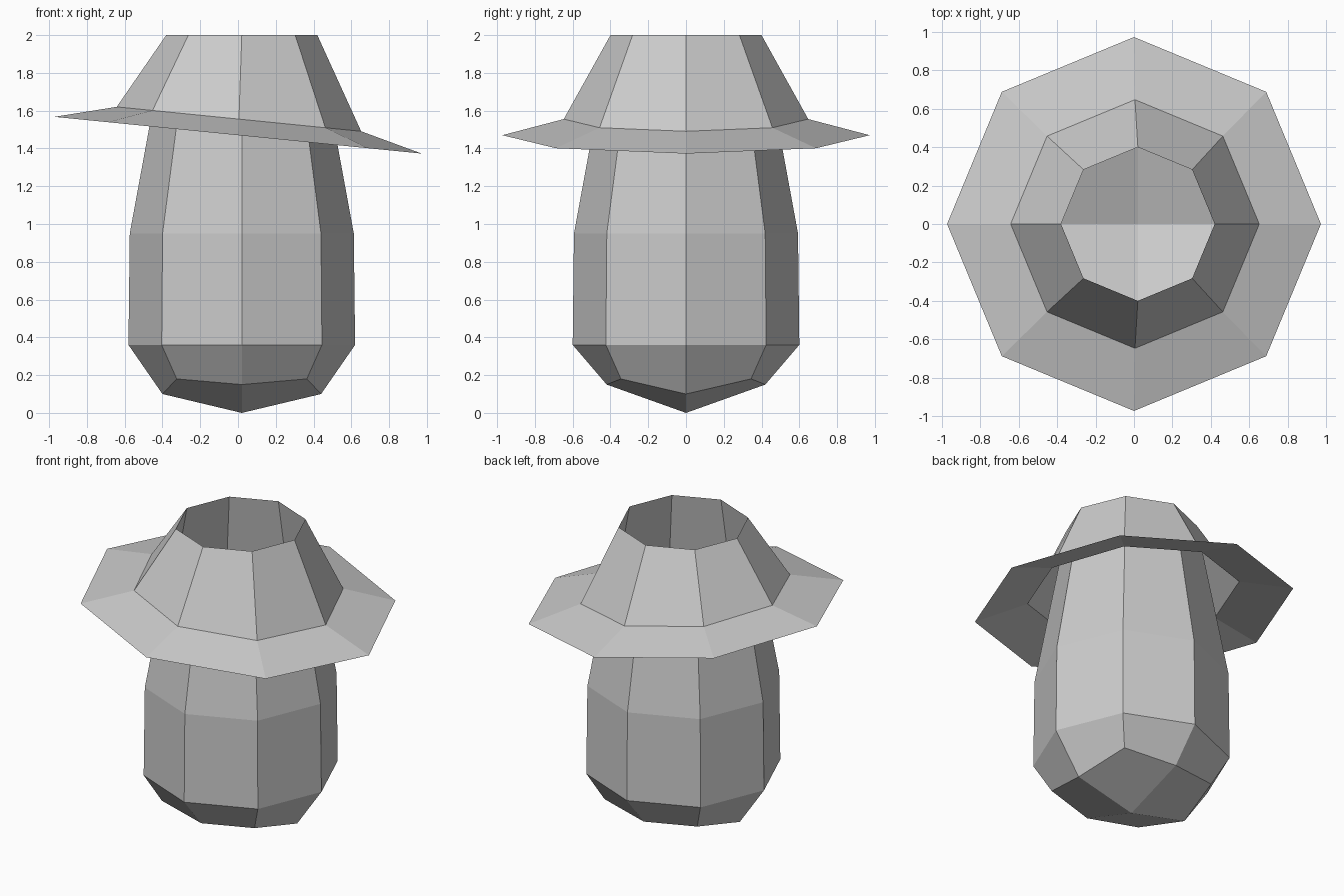
import bpy
import bmesh
from math import cos, sin, tau

SIDES = 8

cube = bpy.data.objects.get("Cube")
if cube:
    bpy.data.objects.remove(cube, do_unlink=True)

# Single plain grey material
GREY = (0.6, 0.6, 0.6, 1.0)
grey = bpy.data.materials.new("plain grey")
grey.use_nodes = True
grey.diffuse_color = GREY
grey.node_tree.nodes["Principled BSDF"].inputs["Base Color"].default_value = GREY


def ring(bm, radius, z, x=0.0, tilt=0.0):
    """Octagon of vertices whose height falls by tilt per unit of +x."""
    verts = []
    for i in range(SIDES):
        a = tau * i / SIDES
        px = x + radius * cos(a)
        verts.append(bm.verts.new((px, radius * sin(a), z - tilt * px)))
    return verts


def bridge(bm, lower, upper):
    for i in range(SIDES):
        j = (i + 1) % SIDES
        bm.faces.new((lower[i], lower[j], upper[j], upper[i]))


def finish(bm, name):
    mesh = bpy.data.meshes.new(name)
    bm.to_mesh(mesh)
    bm.free()
    mesh.materials.append(grey)
    obj = bpy.data.objects.new(name, mesh)
    bpy.context.collection.objects.link(obj)
    return obj


CENTRE = 0.02  # the stem stands slightly off the brim's centre

# Stem: open tube, with a faceted bowl of four quads as its base
bm = bmesh.new()
base = ring(bm, 0.42, 0.18, CENTRE)
for i, v in enumerate(base):
    if i % 2:                      # diagonal corners reach further out
        v.co.x = CENTRE + (v.co.x - CENTRE) * 1.16
        v.co.y *= 1.16
    else:                          # side corners hang lower
        v.co.z = 0.15 if i % 4 else 0.10
tip = bm.verts.new((CENTRE, 0, 0))
for i in range(0, SIDES, 2):
    bm.faces.new((tip, base[(i + 2) % SIDES], base[i + 1], base[i]))
previous = base
for radius, z in ((0.6, 0.36), (0.593, 0.95), (0.4, 2.0)):
    current = ring(bm, radius, z, CENTRE)
    bridge(bm, previous, current)
    previous = current
finish(bm, "stem")

# Hat: flaring crown from the stem's rim down to a tilted wide brim
bm = bmesh.new()
brim_edge = ring(bm, 0.973, 1.47, 0.0, 0.1)
crown_base = ring(bm, 0.647, 1.556, 0.005, 0.1)
crown_top = ring(bm, 0.4, 2.0, CENTRE)
bridge(bm, brim_edge, crown_base)
bridge(bm, crown_base, crown_top)
finish(bm, "hat")
